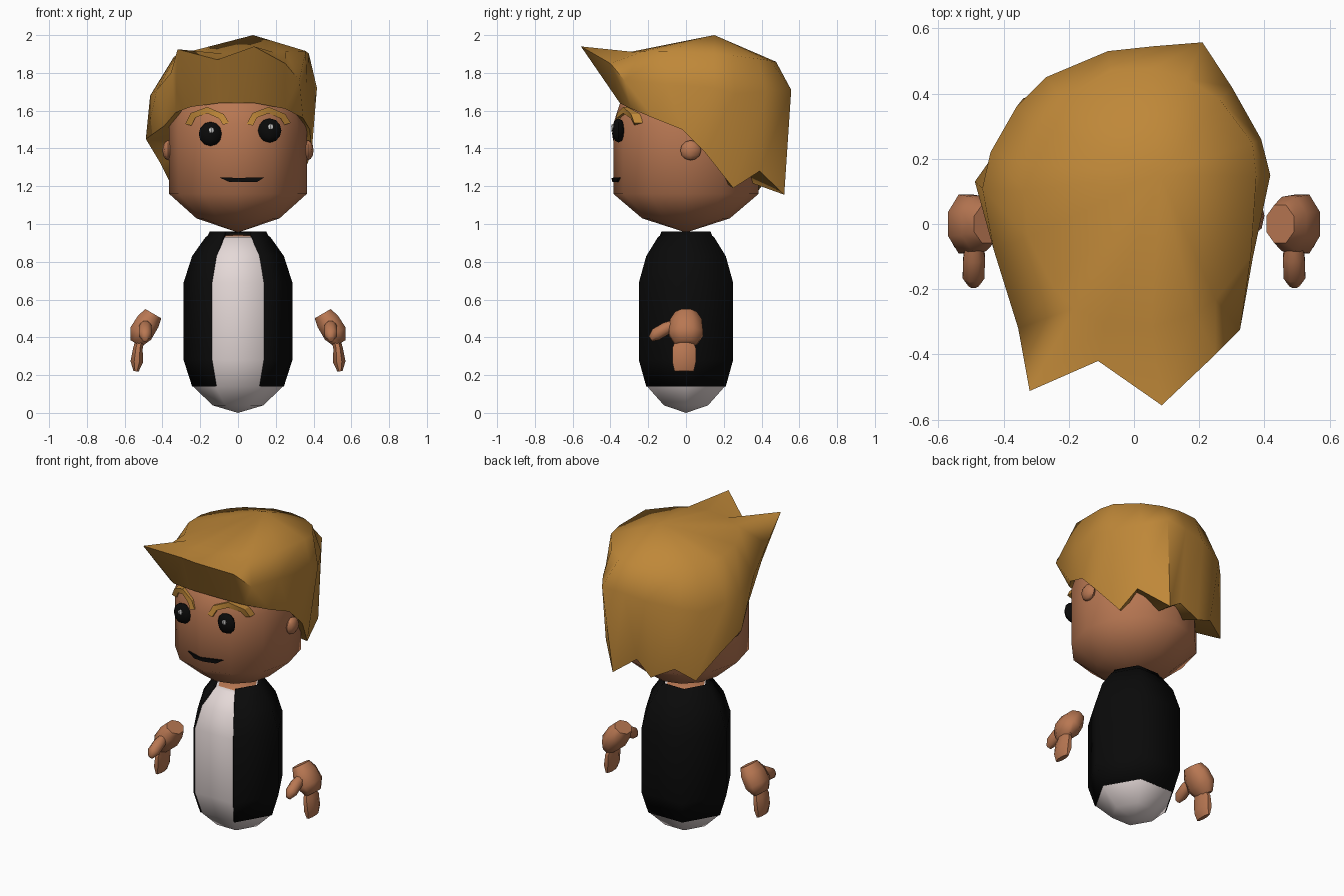
import bpy, bmesh, math
from mathutils import Vector

if "Cube" in bpy.data.objects:
    bpy.data.objects.remove(bpy.data.objects["Cube"])


def mat(name, rgb):
    m = bpy.data.materials.new(name)
    m.diffuse_color = (*rgb, 1)
    m.use_nodes = True
    m.node_tree.nodes["Principled BSDF"].inputs["Base Color"].default_value = m.diffuse_color
    return m


SKIN = mat("skin", (0.48, 0.185, 0.085))
HAIR = mat("hair", (0.52, 0.245, 0.04))
BLACK = mat("black", (0.003, 0.003, 0.003))
SHIRT = mat("shirt", (0.78, 0.69, 0.68))
WHITE = mat("white", (0.8, 0.8, 0.8))


def finish(name, bm, material, angle=40):
    bmesh.ops.remove_doubles(bm, verts=bm.verts, dist=0.0005)
    bmesh.ops.recalc_face_normals(bm, faces=bm.faces)
    me = bpy.data.meshes.new(name)
    bm.to_mesh(me)
    bm.free()
    ob = bpy.data.objects.new(name, me)
    me.materials.append(material)
    bpy.context.collection.objects.link(ob)
    bpy.ops.object.select_all(action='DESELECT')
    ob.select_set(True)
    bpy.context.view_layer.objects.active = ob
    bpy.ops.object.shade_smooth_by_angle(angle=math.radians(angle))
    return ob


def skin_rings(name, rings, material, closed=True, caps=True, angle=40):
    """Bridge a list of equal-length point rings."""
    bm = bmesh.new()
    vs = [[bm.verts.new(p) for p in r] for r in rings]
    n = len(vs[0])
    for a, b in zip(vs, vs[1:]):
        for i in range(n if closed else n - 1):
            j = (i + 1) % n
            bm.faces.new((a[i], a[j], b[j], b[i]))
    if caps:
        bm.faces.new(vs[0])
        bm.faces.new(vs[-1])
    return finish(name, bm, material, angle)


def polygon(n, start):
    """Unit cross-section; angle 0 faces the front and turns towards +x."""
    angs = [math.radians(start) + math.tau * i / n for i in range(n)]
    return [(math.sin(a), -math.cos(a)) for a in angs]


def stack(name, profile, ky, section, material, closed=True, **kw):
    """Stack scaled copies of a cross-section along a (z, r) profile."""
    rings = [[(r * x, r * ky * y, z) for x, y in section] for z, r in profile]
    return skin_rings(name, rings, material, closed=closed, caps=False, **kw)


def ball(name, loc, size, material, u=8, v=6):
    bm = bmesh.new()
    bmesh.ops.create_uvsphere(bm, u_segments=u, v_segments=v, radius=1)
    for p in bm.verts:
        p.co = [c * s + o for c, s, o in zip(p.co, size, loc)]
    return finish(name, bm, material)


def limb(name, path, radii, side_dir, s=1, n=8):
    """Oval rings along a path; radii are (across, along side_dir)."""
    rings = []
    axis = (Vector(path[-1]) - Vector(path[0])).normalized()
    w = Vector(side_dir)
    w = (w - axis * w.dot(axis)).normalized()
    u = axis.cross(w)
    for p, (ru, rw) in zip(path, radii):
        ring = []
        for i in range(n):
            t = math.tau * (i + 0.5) / n
            q = Vector(p) + u * ru * 1.06 * math.cos(t) + w * rw * 1.06 * math.sin(t)
            ring.append((q.x * s, q.y, q.z))
        rings.append(ring)
    return skin_rings(name, rings, SKIN, angle=60)


# Head
stack("head", [(0.955, 0), (1.03, 0.22), (1.16, 0.365), (1.53, 0.365),
               (1.66, 0.325), (1.78, 0.2), (1.83, 0)], 1.055, polygon(12, 0), SKIN, angle=60)

# Six-sided torso with a flat front, neck skin and open jacket
HEX = polygon(6, 30)
stack("shirt_torso", [(0.0, 0), (0.04, 0.135), (0.14, 0.237), (0.28, 0.283), (0.69, 0.283),
                      (0.83, 0.237), (0.93, 0.155), (0.935, 0.125)], 1, HEX, SHIRT, angle=65)
stack("neck", [(0.925, 0.135), (0.94, 0.115), (0.945, 0)], 1, HEX, SKIN)
jacket = stack("jacket", [(0.14, 0.243), (0.28, 0.288), (0.69, 0.288), (0.83, 0.243),
                          (0.93, 0.172), (0.938, 0.16), (0.96, 0.15)], 1, HEX, BLACK,
               closed=False, angle=65)
sol = jacket.modifiers.new("thickness", 'SOLIDIFY')
sol.thickness = 0.015
sol.offset = -1

# Hair: rim, widest ring and computed upper ring, running round from the front
rim = [(.09, -.35, 1.64), (.25, -.29, 1.61), (.345, -.17, 1.56), (.38, -.02, 1.5),
       (.39, .1, 1.38), (.32, .25, 1.19), (.3, .39, 1.28), (.16, .52, 1.155),
       (.03, .46, 1.25), (-.085, .48, 1.17), (-.22, .43, 1.24), (-.34, .385, 1.18),
       (-.41, .24, 1.32), (-.488, .13, 1.45), (-.39, -.08, 1.52), (-.33, -.22, 1.59),
       (-.25, -.3, 1.62), (-.1, -.35, 1.64)]
wide = [(.085, -.556, 1.94), (.25, -.4, 1.85), (.325, -.325, 1.76), (.365, -.1, 1.74),
        (.418, .15, 1.72), (.39, .26, 1.69), (.3, .42, 1.7), (.21, .557, 1.71),
        (.06, .545, 1.7), (-.08, .53, 1.68), (-.27, .45, 1.65), (-.36, .36, 1.62),
        (-.44, .22, 1.65), (-.465, .11, 1.68), (-.43, -.08, 1.71), (-.355, -.32, 1.8),
        (-.32, -.512, 1.925), (-.11, -.42, 1.87)]
inner = [(x * 0.68, y * 0.68, z + 0.06) for x, y, z in rim]
upper, crown = [], []
for x, y, z in wide:
    rx = 0.4 if x > 0 else 0.34
    a = math.atan2(x / rx, (y - 0.08) / 0.4)
    ux, uy = rx * math.sin(a), 0.08 + 0.4 * math.cos(a)
    upper.append((min(ux, 0.375), uy, 1.905 + 0.03 * ux - 0.1 * max(0, uy)))
    crown.append((0.08, 0.15, 2.0))
skin_rings("hair", [inner, rim, wide, upper, crown], HAIR, caps=False, angle=62)


def face_y(x, z):
    r = 1 - max(0, z - 1.5) * 0.5
    return -math.sqrt(0.37 ** 2 - x * x) * r


# Eyes, highlights, brows, ears, hands
brow = [(-.1, 1.525), (-.075, 1.575), (0, 1.603), (.075, 1.57), (.1, 1.53)]
for s, side in ((1, "right"), (-1, "left")):
    ex, ez = (0.168, 1.495) if s > 0 else (-0.146, 1.477)
    ball(side + "_eye", (ex, -0.357, ez), (0.062, 0.034, 0.064), BLACK)
    ball(side + "_eye_glint", (ex + 0.005, -0.386, ez + 0.02), (0.015, 0.01, 0.016), WHITE, 6, 4)

    rings = []
    for dx, z in brow:
        x = 0.163 * s + dx
        y = face_y(x, z)
        k = Vector((dx, 0, z - 1.5)).normalized() * 0.017
        rings.append([(x + k.x * i, y + j, z + k.z * i)
                      for i, j in ((-1, .03), (1, .03), (1, -.018), (-1, -.018))])
    skin_rings(side + "_eyebrow", rings, HAIR, angle=30)

    ball(side + "_ear", (0.37 * s, 0.025, 1.39), (0.03, 0.055, 0.053), SKIN)

    limb(side + "_palm", [(.448, 0, .525), (.475, 0, .485), (.515, 0, .42), (.54, 0, .368)],
         [(.05, .06), (.063, .085), (.065, .092), (.035, .06)], (0, 1, 0), s)
    limb(side + "_fingers", [(.522, -.01, .375), (.53, -.01, .34), (.536, -.01, .27), (.54, -.01, .22)],
         [(.024, .05), (.026, .064), (.034, .064), (.014, .052)], (0, 1, 0), s)
    limb(side + "_thumb", [(.49, -.06, .47), (.49, -.1, .45), (.492, -.16, .415), (.492, -.188, .392)],
         [(.024, .025), (.034, .034), (.034, .034), (.016, .016)], (1, 0, 0), s)

# Mouth: thin trapezoid wrapped on the face
top = [(-.1, 1.247), (0, 1.244), (.14, 1.247)]
low = [(-.045, 1.222), (.02, 1.222), (.1, 1.222)]
outline = top + low[::-1]
skin_rings("mouth", [[(x, -0.385 + 0.27 * abs(x) + d, z) for x, z in outline]
                     for d in (-.01, .02)], BLACK, angle=30)
